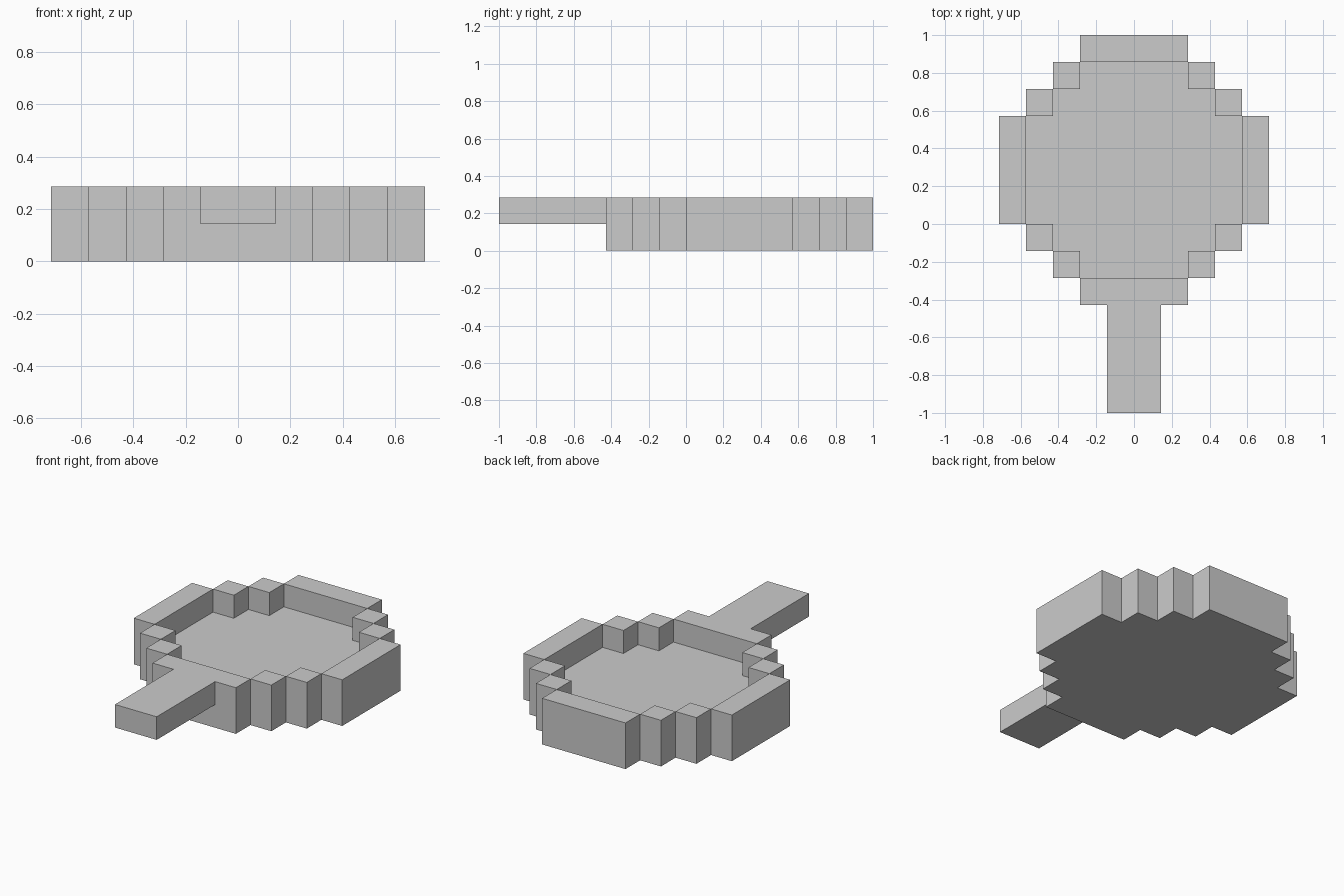
import bpy, bmesh

if "Cube" in bpy.data.objects:
    bpy.data.objects.remove(bpy.data.objects["Cube"])

U = 1 / 7      # grid unit
CY = 2         # pan centre along y, in units


def stepped_loop(q):
    """Mirror a quarter profile into a full counter-clockwise loop."""
    return (q + [(-x, y) for x, y in reversed(q)]
            + [(-x, -y) for x, y in q] + [(x, -y) for x, y in reversed(q)])


def add_face(bm, pts):
    return bm.faces.new([bm.verts.new((x * U, (y + CY) * U, z * U)) for x, y, z in pts])


def add_wall(bm, a, b, z0, z1):
    add_face(bm, [(*a, z0), (*b, z0), (*b, z1), (*a, z1)])


def add_top(bm, x0, x1, y0, y1):
    add_face(bm, [(x0, y0, 2), (x1, y0, 2), (x1, y1, 2), (x0, y1, 2)])


def finish(bm, name):
    bmesh.ops.remove_doubles(bm, verts=bm.verts, dist=1e-5)
    mesh = bpy.data.meshes.new(name)
    bm.to_mesh(mesh)
    bm.free()
    bpy.context.collection.objects.link(bpy.data.objects.new(name, mesh))


outer = stepped_loop([(5, 2), (4, 2), (4, 3), (3, 3), (3, 4), (2, 4), (2, 5)])
inner = stepped_loop([(4, 2), (3, 2), (3, 3), (2, 3), (2, 4)])

# Pan: underside and sunken floor
bm = bmesh.new()
add_face(bm, [(x, y, 0) for x, y in reversed(outer)])
add_face(bm, [(x, y, 1) for x, y in inner])

# Outer walls; the front one is notched where the handle joins
for a, b in zip(outer, outer[1:] + outer[:1]):
    if a[1] == b[1] == -5:
        add_face(bm, [(x, -5, z) for x, z in
                      [(-2, 0), (2, 0), (2, 2), (1, 2), (1, 1), (-1, 1), (-1, 2), (-2, 2)]])
    else:
        add_wall(bm, a, b, 0, 2)

# Inner walls face the middle
for a, b in zip(inner, inner[1:] + inner[:1]):
    add_wall(bm, b, a, 1, 2)

# Rim tops: corner blocks, side bars, back bar, front bar
for sx in (-1, 1):
    for sy in (-1, 1):
        for cx, cy in ((3.5, 2.5), (2.5, 3.5)):
            add_top(bm, sx * cx - .5, sx * cx + .5, sy * cy - .5, sy * cy + .5)
    add_top(bm, sx * 4.5 - .5, sx * 4.5 + .5, -2, 2)
add_top(bm, -2, 2, 4, 5)
add_face(bm, [(x, y, 2) for x, y in [(-2, -5), (-1, -5), (1, -5), (2, -5), (2, -4), (-2, -4)]])
finish(bm, "pan")

# Handle: box left open where it meets the pan
bm = bmesh.new()
bmesh.ops.create_cube(bm, size=1)
bmesh.ops.delete(bm, geom=[f for f in bm.faces if f.normal.y > .5], context='FACES')
bmesh.ops.scale(bm, vec=(2 * U, 4 * U, U), verts=bm.verts)
bmesh.ops.translate(bm, vec=(0, -5 * U, 1.5 * U), verts=bm.verts)
finish(bm, "handle")
